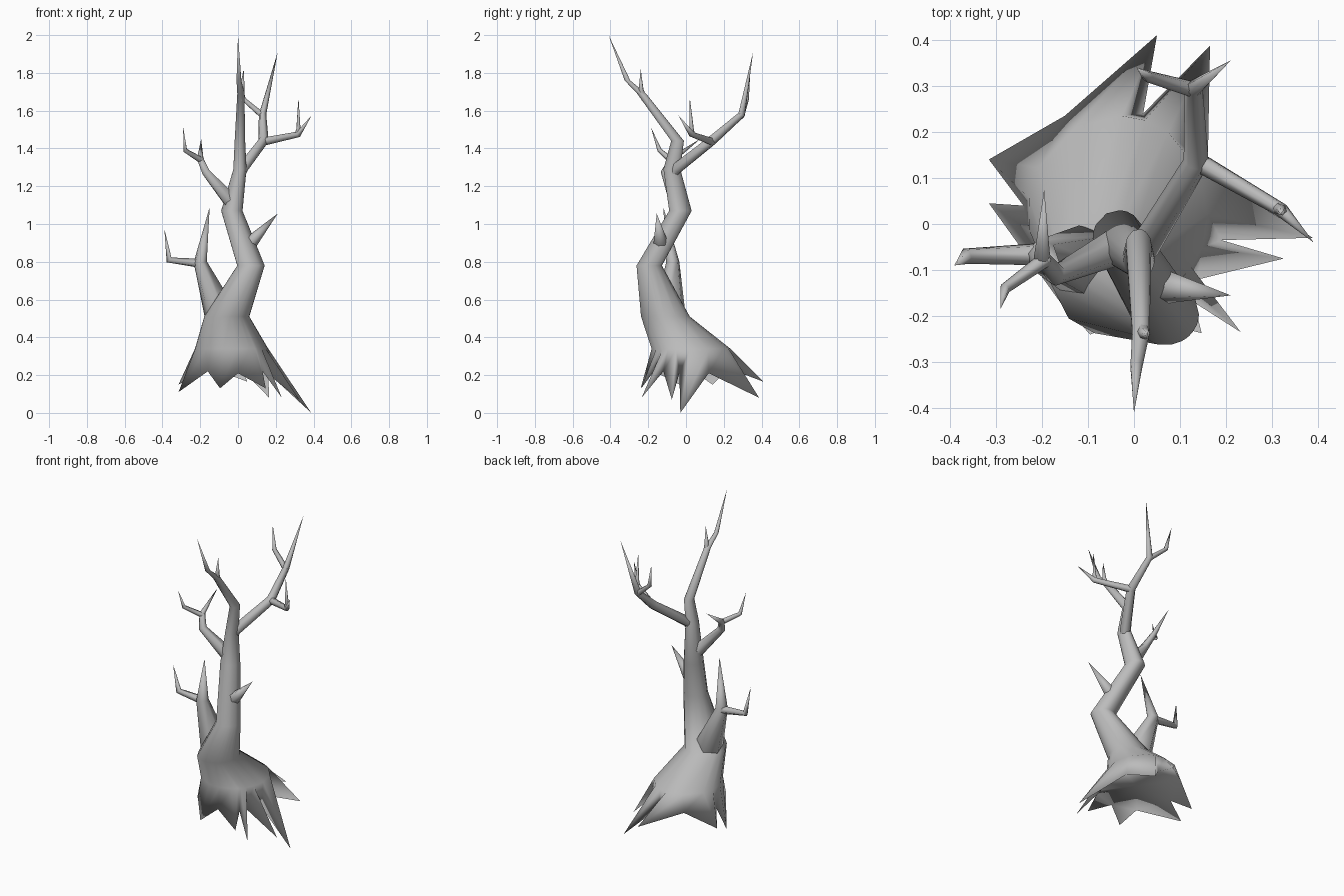
import bpy, bmesh, math
from mathutils import Vector

if "Cube" in bpy.data.objects:
    bpy.data.objects.remove(bpy.data.objects["Cube"], do_unlink=True)

bark = bpy.data.materials.new("grey_bark")
bark.use_nodes = True
bark.diffuse_color = (0.5, 0.5, 0.5, 1)
bark.node_tree.nodes["Principled BSDF"].inputs["Base Color"].default_value = (0.5, 0.5, 0.5, 1)


def loft(name, rings, tip, underside=None):
    """Skin equal rings up to a point; underside closes a zigzag first ring around a centre."""
    bm = bmesh.new()
    loops = [[bm.verts.new(p) for p in ring] for ring in rings]
    n = len(rings[0])
    for low, high in zip(loops, loops[1:]):
        for i in range(n):
            j = (i + 1) % n
            bm.faces.new((low[i], low[j], high[j], high[i]))
    end = bm.verts.new(tip)
    for i in range(n):
        bm.faces.new((loops[-1][i], loops[-1][(i + 1) % n], end))
    if underside:
        middle = bm.verts.new(underside)
        hem_loop = loops[0]
        for i in range(0, n, 2):
            before, after = hem_loop[i - 1], hem_loop[i + 1]
            bm.faces.new((after, hem_loop[i], before))
            bm.faces.new((after, before, middle))
    bmesh.ops.recalc_face_normals(bm, faces=bm.faces)
    mesh = bpy.data.meshes.new(name)
    bm.to_mesh(mesh)
    bm.free()
    mesh.materials.append(bark)
    mesh.shade_smooth()
    obj = bpy.data.objects.new(name, mesh)
    bpy.context.collection.objects.link(obj)


def branch(name, path, tip, sides=6):
    """Tapered limb through (x, y, z, radius) points, ending in a sharp tip."""
    pts = [Vector(p[:3]) for p in path] + [Vector(tip)]
    side = None
    rings = []
    for i, p in enumerate(path):
        ahead = (pts[i + 1] - pts[i]).normalized()
        back = (pts[i] - pts[i - 1]).normalized() if i else ahead
        axis = (ahead + back).normalized()
        if side is None:
            side = axis.orthogonal()
        side = (side - axis * side.dot(axis)).normalized()
        other = axis.cross(side)
        rings.append([pts[i] + p[3] * (side * math.cos(a) + other * math.sin(a))
                      for a in (math.tau * k / sides for k in range(sides))])
    loft(name, rings, tip)


# Root points and the notches between them, counter-clockwise from the left side
roots = [(.388, -.03, 0), (.165, .387, .08), (.05, .41, .165),
         (-.315, .14, .15), (-.315, .045, .11), (-.095, -.24, .13),
         (.147, -.237, .13), (.232, -.235, .08), (.325, -.075, .07)]
notches = [(.16, .12, .21), (.02, .24, .23), (-.15, .235, .24),
           (-.24, .04, .22), (-.16, -.17, .22), (0, -.2, .21),
           (.13, -.17, .22), (.14, -.12, .22), (.19, -.035, .21)]
hem = [p for pair in zip(roots, notches) for p in pair]

# Column angles follow the hem, evened out a little
cx, cy = -.035, .025
raw = [math.atan2(p[1] - cy, p[0] - cx) for p in hem]
for i in range(1, len(raw)):
    while raw[i] < raw[i - 1] - 1:
        raw[i] += math.tau
wrapped = [raw[-1] - math.tau] + raw + [raw[0] + math.tau]
angles = [(a + 2 * b + c) / 4 for a, b, c in zip(wrapped, wrapped[1:], wrapped[2:])]

# Trunk: flared skirt, crooked stem and the forward-leaning top
stem = [(cx, cy, .34, .195, .21),
        (-.06, -.11, .51, .12, .13),
        (.068, -.195, .78, .073, .068),
        (-.033, -.03, 1.07, .057, .06),
        (.01, -.075, 1.29, .035, .045),
        (.01, -.045, 1.44, .028, .034),
        (.015, -.235, 1.69, .019, .024),
        (.005, -.31, 1.76, .013, .015)]
rings = [hem] + [[(x + rx * math.cos(a), y + ry * math.sin(a), z) for a in angles]
                 for x, y, z, rx, ry in stem]
loft("trunk", rings, (0, -.41, 2), underside=(0, .02, .24))
branch("top_twig", [(.015, -.22, 1.66, .016), (.022, -.238, 1.71, .014)], (.03, -.24, 1.82))

# Back left limb and its twigs
branch("back_limb", [(.005, -.08, 1.22, .015), (.02, -.055, 1.29, .034),
                     (.135, .135, 1.44, .028), (.13, .295, 1.58, .02)], (.21, .355, 1.91))
branch("back_inner_twig", [(.135, .29, 1.57, .018), (.03, .32, 1.66, .013)], (.005, .34, 1.8))
branch("back_outer_twig", [(.13, .14, 1.435, .022), (.32, .03, 1.475, .016)], (.39, -.04, 1.575))
branch("back_outer_spike", [(.31, .035, 1.47, .013), (.32, .03, 1.5, .012)], (.32, .02, 1.67))

# Upper right limb
branch("upper_limb", [(-.02, -.04, 1.1, .045), (-.17, -.11, 1.275, .024),
                      (-.2, -.07, 1.345, .018)], (-.195, .075, 1.45))
branch("upper_twig", [(-.19, -.075, 1.335, .017), (-.28, -.14, 1.39, .012)], (-.29, -.185, 1.51))

# Lower right limb with a wide foot merging into the trunk
branch("lower_limb", [(-.06, -.1, .38, .03), (-.1, -.085, .54, .085),
                      (-.2, -.07, .8, .036)], (-.15, -.12, 1.09))
branch("lower_twig", [(-.18, -.065, .79, .026), (-.365, -.07, .81, .018)], (-.39, -.09, .975))

# Thorn on the left of the stem
branch("thorn", [(.02, -.125, .83, .02), (.07, -.135, .905, .038)], (.21, -.155, 1.055))
